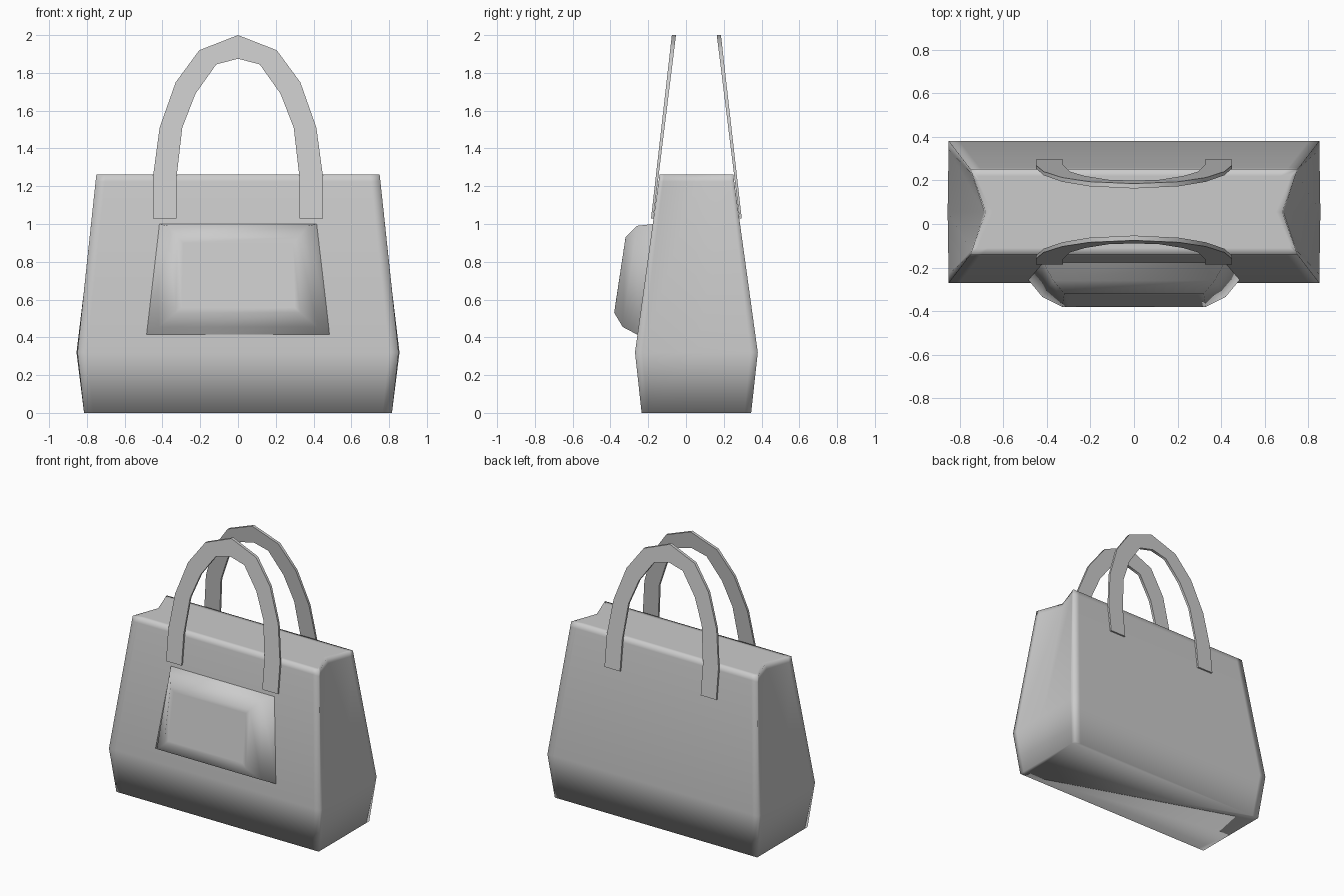
import bpy
import math

cube = bpy.data.objects.get("Cube")
if cube:
    bpy.data.objects.remove(cube, do_unlink=True)

leather = bpy.data.materials.new("grey leather")
leather.use_nodes = True
GREY = (0.6, 0.6, 0.6, 1)
leather.diffuse_color = GREY
leather.node_tree.nodes["Principled BSDF"].inputs["Base Color"].default_value = GREY

MID_Y = 0.055  # centre plane of the bag


def loft(name, rings, angle, cap_start=True):
    """Skin equal-sized rings of points into one smooth object."""
    n = len(rings[0])
    verts = [p for ring in rings for p in ring]
    faces = [(r * n + i, r * n + (i + 1) % n, (r + 1) * n + (i + 1) % n, (r + 1) * n + i)
             for r in range(len(rings) - 1) for i in range(n)]
    faces.append(tuple(range(len(verts) - n, len(verts))))
    if cap_start:
        faces.append(tuple(reversed(range(n))))
    mesh = bpy.data.meshes.new(name)
    mesh.from_pydata(verts, [], faces)
    mesh.materials.append(leather)
    obj = bpy.data.objects.new(name, mesh)
    bpy.context.collection.objects.link(obj)
    bpy.ops.object.select_all(action='DESELECT')
    obj.select_set(True)
    bpy.context.view_layer.objects.active = obj
    bpy.ops.object.mode_set(mode='EDIT')
    bpy.ops.mesh.select_all(action='SELECT')
    bpy.ops.mesh.normals_make_consistent(inside=False)
    bpy.ops.object.mode_set(mode='OBJECT')
    bpy.ops.object.shade_smooth_by_angle(angle=math.radians(angle))
    return obj


def body_ring(z, x, mid_x, depth, inset=0.0):
    """Rectangle with pinched sides and support points beside each corner."""
    x, mid_x, depth = x - inset, mid_x - inset, depth - inset
    near_x = x + (mid_x - x) * 0.12
    right = [(x - 0.05, -depth), (x, -depth), (near_x, -depth * 0.88), (mid_x, 0),
             (near_x, depth * 0.88), (x, depth), (x - 0.05, depth)]
    outline = right + [(-px, -py) for px, py in right]
    return [(px, py + MID_Y, z) for px, py in outline]


# Bag body: bottom, widest line, and a pinched top
body = loft("bag_body", [
    body_ring(0.0, 0.815, 0.815, 0.29),
    body_ring(0.32, 0.85, 0.855, 0.325),
    body_ring(1.225, 0.754, 0.687, 0.2),
    body_ring(1.262, 0.75, 0.68, 0.195),
    body_ring(1.262, 0.75, 0.68, 0.195, 0.03),
], 180)


# Front pocket: swollen panel leaning with the front wall
def pocket_ring(bottom, top):
    (xb, yb, zb), (xt, yt, zt) = bottom, top
    return [(-xb, yb, zb), (xb, yb, zb), (xt, yt, zt), (-xt, yt, zt)]


loft("front_pocket", [
    pocket_ring((0.49, -0.25, 0.41), (0.42, -0.17, 1.0)),
    pocket_ring((0.42, -0.335, 0.455), (0.37, -0.26, 0.99)),
    pocket_ring((0.33, -0.38, 0.53), (0.32, -0.32, 0.93)),
    pocket_ring((0.30, -0.376, 0.56), (0.29, -0.324, 0.90)),
], 180, cap_start=False)

# Handles: flat straps, outer and inner edge of the left half of the arch
OUTER = [(0.45, 1.03), (0.45, 1.25), (0.415, 1.51), (0.33, 1.75), (0.205, 1.92), (0, 2.0)]
INNER = [(0.325, 1.03), (0.325, 1.25), (0.295, 1.51), (0.225, 1.69), (0.115, 1.845), (0, 1.875)]


def strap_section(outer, inner, side):
    ring = []
    for (x, z), skins in ((outer, (0, 1)), (inner, (1, 0))):
        t = (z - 1.03) / 0.97
        face = 0.24 - 0.11 * t
        thick = 0.012 + 0.01 * t
        ring += [(x, MID_Y + side * (face - thick * s), z) for s in skins]
    return ring


for name, side in (("front_handle", -1), ("back_handle", 1)):
    half = [strap_section(o, i, side) for o, i in zip(OUTER, INNER)]
    other = [[(-x, y, z) for x, y, z in ring] for ring in reversed(half[:-1])]
    loft(name, half + other, 50)
